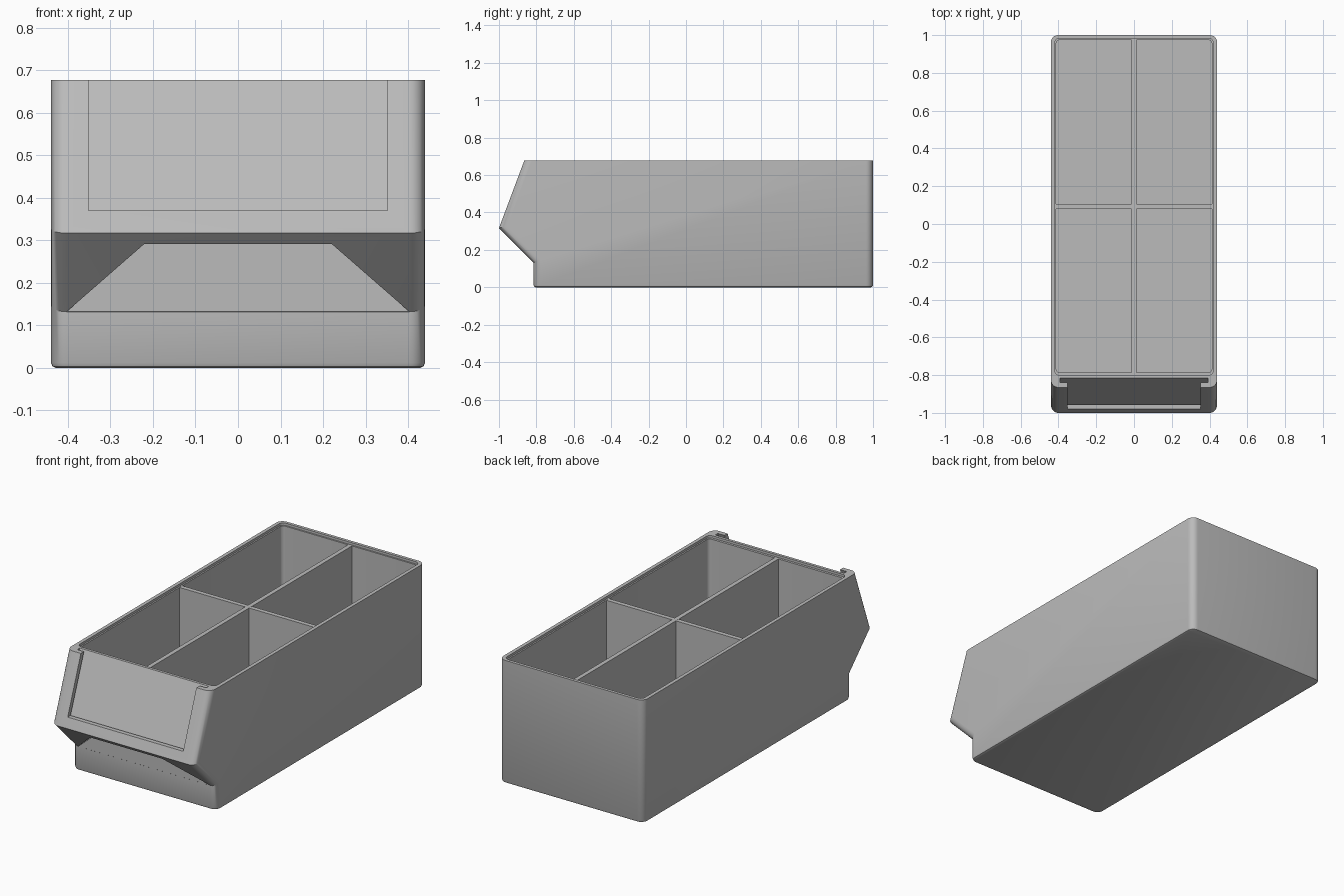
import bpy
import bmesh

if "Cube" in bpy.data.objects:
    bpy.data.objects.remove(bpy.data.objects["Cube"], do_unlink=True)

HALF_W, TOP, FRONT, BACK = 0.44, 0.677, -0.815, 1.0
STEP = 0.664  # height of the ledge inside the rim

grey = bpy.data.materials.new("light grey plastic")
grey.use_nodes = True
grey.diffuse_color = (0.5, 0.5, 0.5, 1)
grey.node_tree.nodes["Principled BSDF"].inputs["Base Color"].default_value = (0.5, 0.5, 0.5, 1)


def make_object(name, bm):
    bmesh.ops.recalc_face_normals(bm, faces=bm.faces)
    mesh = bpy.data.meshes.new(name)
    bm.to_mesh(mesh)
    bm.free()
    mesh.materials.append(grey)
    obj = bpy.data.objects.new(name, mesh)
    bpy.context.collection.objects.link(obj)
    return obj


def prism(points, axis, start, end):
    """Extrude a 2D outline along x (outline in y, z) or y (outline in x, z)."""
    bm = bmesh.new()
    place = (lambda p, d: (d, *p)) if axis == "x" else (lambda p, d: (p[0], d, p[1]))
    face = bm.faces.new([bm.verts.new(place(p, start)) for p in points])
    ext = bmesh.ops.extrude_face_region(bm, geom=[face])
    shift = (end - start, 0, 0) if axis == "x" else (0, end - start, 0)
    bmesh.ops.translate(bm, vec=shift, verts=[v for v in ext["geom"] if isinstance(v, bmesh.types.BMVert)])
    bmesh.ops.recalc_face_normals(bm, faces=bm.faces)
    return bm


def bevel(bm, edges, width, segments):
    bmesh.ops.bevel(bm, geom=edges, offset=width, offset_type="OFFSET",
                    segments=segments, profile=0.5, affect="EDGES")


def box(half_w, y0, y1, z0, z1, radius=0):
    bm = prism([(y0, z0), (y1, z0), (y1, z1), (y0, z1)], "x", -half_w, half_w)
    if radius:
        upright = [e for e in bm.edges if abs(e.verts[0].co.z - e.verts[1].co.z) > 0.001]
        bevel(bm, upright, radius, 5)
    return bm


def cut(target, bm):
    cutter = make_object("cutter", bm)
    cutter.hide_render = True
    mod = target.modifiers.new("cut", "BOOLEAN")
    mod.operation = "DIFFERENCE"
    mod.solver = "EXACT"
    mod.object = cutter
    bpy.context.view_layer.objects.active = target
    bpy.ops.object.modifier_apply(modifier=mod.name)
    bpy.data.objects.remove(cutter, do_unlink=True)


# Outer shell: side profile with the overhanging sloped front
profile = [(FRONT, 0), (BACK, 0), (BACK, TOP), (-0.865, TOP), (-1, 0.317), (FRONT, 0.132)]
bm = prism(profile, "x", -HALF_W, HALF_W)


def is_corner(edge):
    a, b = (v.co for v in edge.verts)
    return abs(a.x - b.x) < 0.001 and abs(a.z - b.z) > 0.001


bevel(bm, [e for e in bm.edges if is_corner(e)], 0.038, 6)
bevel(bm, [e for e in bm.edges if all(v.co.z < 0.001 for v in e.verts)], 0.012, 2)
drawer = make_object("drawer_shell", bm)

# Storage cavity with a small ledge below the rim
cut(drawer, box(0.412, -0.787, 0.975, 0.02, TOP + 0.1, 0.02))
cut(drawer, box(0.42, -0.8, 0.983, STEP, TOP + 0.1, 0.025))

# Finger grip notch under the overhang
cut(drawer, prism([(-0.417, 0.12), (0.417, 0.12), (0.22, 0.292), (-0.22, 0.292)],
                  "y", -1.1, FRONT - 0.0005))

# Label slot behind the frame, then the window through the frame
panel_top, panel_low = (-0.774, 0.777), (-0.957, 0.34)
cut(drawer, prism([panel_top, panel_low, (-0.959, 0.36), (-0.8, 0.777)], "x", -0.393, 0.393))
cut(drawer, prism([panel_top, (-0.945, 0.37), (-1.1, 0.37), (-1.1, 0.777)], "x", -0.352, 0.352))

# Crossed dividers
long_divider = make_object("long_divider", box(0.012, -0.79, 0.978, 0.015, STEP))
cross_divider = make_object("cross_divider", box(0.414, 0.08, 0.105, 0.015, STEP - 0.0005))

# Smooth rounded corners, sharp edges kept
bpy.ops.object.select_all(action="DESELECT")
drawer.select_set(True)
bpy.context.view_layer.objects.active = drawer
bpy.ops.object.shade_smooth_by_angle(angle=0.52)
